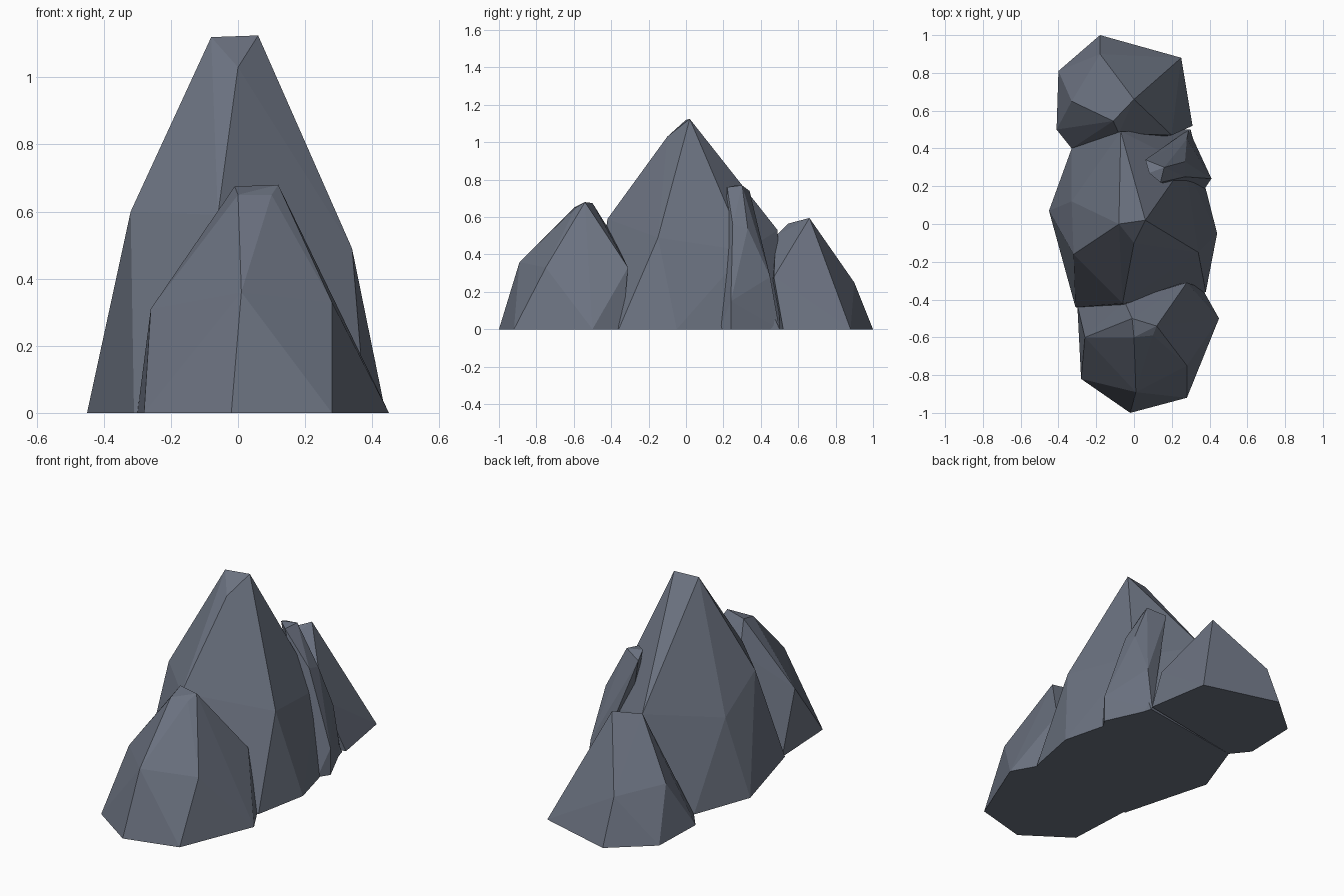
import bpy
import bmesh

# Remove the default cube
default_cube = bpy.data.objects.get("Cube")
if default_cube:
    bpy.data.objects.remove(default_cube, do_unlink=True)


def make_material(name, color):
    material = bpy.data.materials.new(name)
    material.use_nodes = True
    material.diffuse_color = color
    shader = material.node_tree.nodes["Principled BSDF"]
    shader.inputs["Base Color"].default_value = color
    shader.inputs["Roughness"].default_value = 0.9
    return material


slate = make_material("slate grey", (.147, .168, .216, 1))


def make_rock(name, footprint, shoulders, crest):
    """Wrap a faceted convex rock around its footprint, shoulder and crest corners."""
    mesh = bpy.data.meshes.new(name)
    bm = bmesh.new()
    corners = [(x, y, 0) for x, y in footprint] + shoulders + crest
    for corner in corners:
        bm.verts.new(corner)
    bmesh.ops.convex_hull(bm, input=bm.verts[:], use_existing_faces=False)

    # Drop any corner that ended up inside the hull
    loose = [vert for vert in bm.verts if not vert.link_faces]
    bmesh.ops.delete(bm, geom=loose, context="VERTS")

    # Merge the triangles of the flat underside into one face
    underside = [face for face in bm.faces
                 if all(vert.co.z < .001 for vert in face.verts)]
    if len(underside) > 1:
        bmesh.ops.dissolve_faces(bm, faces=underside)
    bmesh.ops.recalc_face_normals(bm, faces=bm.faces[:])
    bm.to_mesh(mesh)
    bm.free()

    mesh.materials.append(slate)
    rock = bpy.data.objects.new(name, mesh)
    bpy.context.scene.collection.objects.link(rock)
    return rock


# Tall central peak
make_rock(
    "main_peak",
    footprint=[(-.45, .07), (-.31, -.44), (0, -.5), (.38, -.36),
               (.44, -.05), (.3, .5), (-.33, .4)],
    shoulders=[(-.32, -.16, .6), (-.06, -.42, .59), (.34, -.15, .49),
               (.27, .32, .42), (-.07, .49, .53), (-.33, .12, .44)],
    crest=[(0, -.1, 1.03), (-.08, 0, 1.12), (.06, .02, 1.125)],
)

# Lower peak at the front
make_rock(
    "front_peak",
    footprint=[(-.28, -.82), (-.02, -1), (.28, -.92), (.45, -.5),
               (.36, -.34), (-.3, -.43)],
    shoulders=[(-.26, -.6, .31), (.01, -.89, .36), (.28, -.75, .33),
               (.28, -.31, .33), (-.05, -.41, .53)],
    crest=[(-.01, -.5, .675), (.12, -.54, .68), (0, -.6, .65),
           (.1, -.59, .65)],
)

# Lower peak at the back
make_rock(
    "back_peak",
    footprint=[(-.41, .5), (-.4, .81), (-.18, 1), (.25, .88),
               (.31, .52), (-.33, .4)],
    shoulders=[(-.33, .65, .27), (-.18, .9, .25), (.2, .47, .28),
               (-.08, .48, .5)],
    crest=[(0, .66, .595), (-.11, .545, .565)],
)

# Narrow leaning spur on the left flank of the central peak
make_rock(
    "side_spur",
    footprint=[(.37, .18), (.41, .24), (.29, .5), (.2, .3)],
    shoulders=[(.27, .25, .56), (.27, .33, .54), (.41, .24, .15),
               (.28, .45, .28)],
    crest=[(.06, .34, .74), (.08, .27, .77), (.16, .3, .77),
           (.14, .22, .76)],
)
